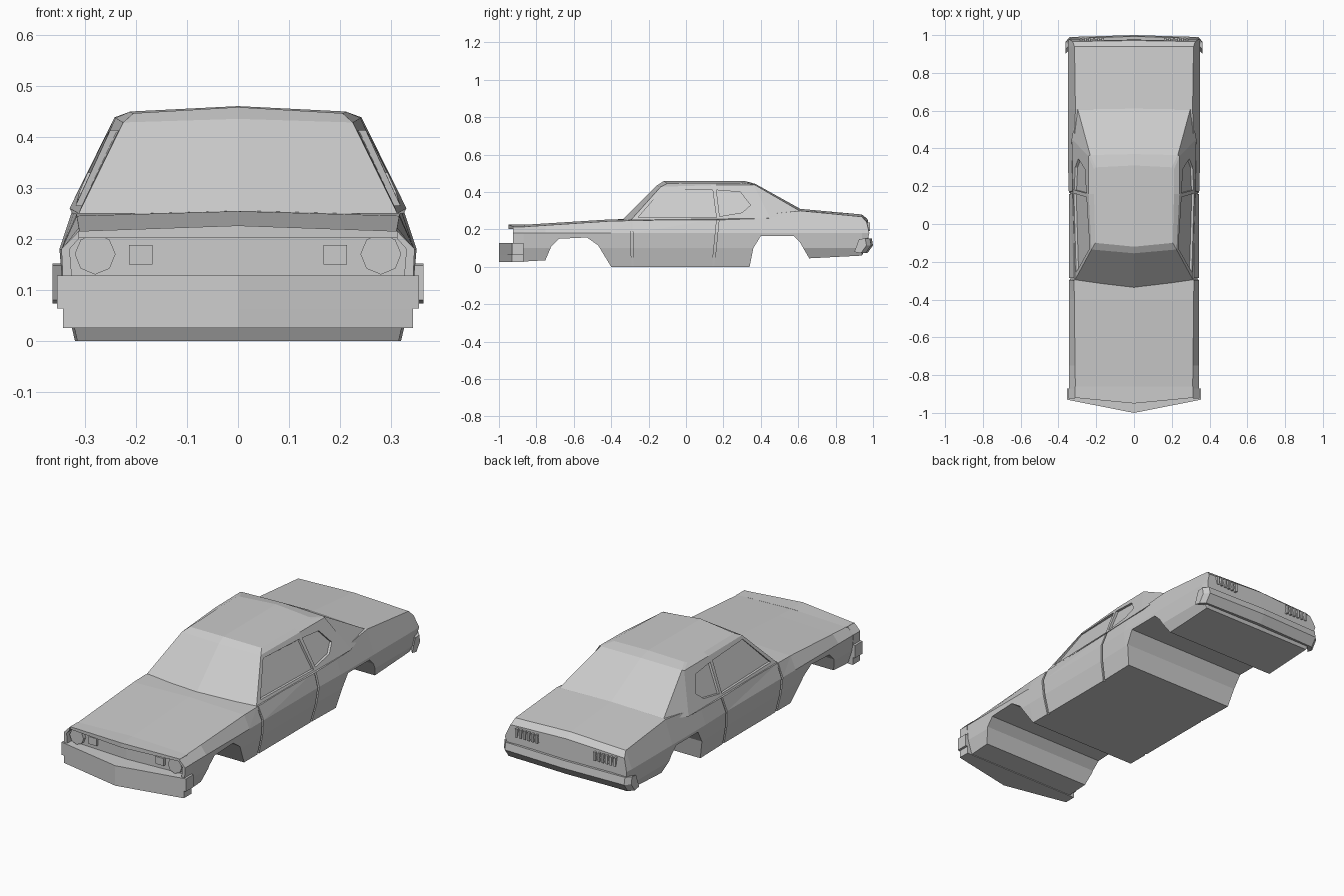
import bpy
import bmesh
from math import cos, sin, pi

cube = bpy.data.objects.get("Cube")
if cube:
    bpy.data.objects.remove(cube, do_unlink=True)

GREY = (0.6, 0.6, 0.6, 1.0)
paint = bpy.data.materials.new("body_grey")
paint.use_nodes = True
paint.diffuse_color = GREY
paint.node_tree.nodes["Principled BSDF"].inputs["Base Color"].default_value = GREY


def loft(name, loops, closed=True, mirror=False, cutter=False):
    """Skin a row of matching loops, cap both ends, optionally mirror in x."""
    bm = bmesh.new()
    rows = [[bm.verts.new(point) for point in loop] for loop in loops]
    count = len(rows[0])
    for a, b in zip(rows, rows[1:]):
        for i in range(count if closed else count - 1):
            j = (i + 1) % count
            bm.faces.new((a[i], a[j], b[j], b[i]))
    bm.faces.new(rows[0])
    bm.faces.new(rows[-1])
    if mirror:
        bmesh.ops.mirror(bm, geom=bm.verts[:] + bm.edges[:] + bm.faces[:],
                         axis='X', merge_dist=-1)
    bmesh.ops.remove_doubles(bm, verts=bm.verts[:], dist=0.0001)
    bmesh.ops.recalc_face_normals(bm, faces=bm.faces[:])
    mesh = bpy.data.meshes.new(name)
    bm.to_mesh(mesh)
    bm.free()
    mesh.materials.append(paint)
    obj = bpy.data.objects.new(name, mesh)
    bpy.context.collection.objects.link(obj)
    if cutter:
        obj.hide_render = True
        obj.display_type = 'WIRE'
    return obj


def cut(target, cutter):
    mod = target.modifiers.new(cutter.name, 'BOOLEAN')
    mod.operation = 'DIFFERENCE'
    mod.solver = 'EXACT'
    mod.object = cutter


def box(name, x, y, z):
    loops = [[(i, y[0], z[0]), (i, y[1], z[0]), (i, y[1], z[1]), (i, y[0], z[1])] for i in x]
    return loft(name, loops, mirror=True)


# Lower body: half sections from nose to tail
def section(y, width, edge_x, edge_z, crown, floor, bow=0, tilt=0):
    half = [(0, floor), (width * 0.913, floor), (width * 0.98, max(0.1, floor + 0.02)),
            (width, 0.18), (edge_x, edge_z), (0, crown)]
    return [(x, y + bow * (1 - x / 0.35) - tilt * abs(z - 0.18), z) for x, z in half]


lower_body = loft("lower_body", [
    section(-0.89, 0.345, 0.31, 0.213, 0.222, 0.027, bow=-0.02),
    section(-0.75, 0.345, 0.312, 0.222, 0.232, 0.035),
    section(-0.40, 0.345, 0.316, 0.245, 0.254, 0),
    section(0.16, 0.345, 0.32, 0.255, 0.26, 0),
    section(0.34, 0.35, 0.32, 0.27, 0.29, 0),
    section(0.61, 0.35, 0.31, 0.30, 0.31, 0.043),
    section(0.94, 0.35, 0.315, 0.268, 0.28, 0.06),
    section(0.98, 0.347, 0.325, 0.24, 0.255, 0.13, bow=0.01, tilt=0.25),
], closed=False, mirror=True)

# Wheel arches run across the full width
ARCHES = {
    "front_arch_cutter": [(-0.77, -0.05), (-0.752, 0.035), (-0.72, 0.11), (-0.68, 0.15),
                          (-0.53, 0.157), (-0.47, 0.115), (-0.40, 0), (-0.37, -0.05)],
    "rear_arch_cutter": [(0.335, -0.05), (0.34, 0), (0.36, 0.10), (0.40, 0.165),
                         (0.575, 0.165), (0.61, 0.13), (0.66, 0.043), (0.70, -0.05)],
}
for name, outline in ARCHES.items():
    loops = [[(x, y, z) for y, z in outline] for x in (-0.5, 0.5)]
    cut(lower_body, loft(name, loops, cutter=True))

# Door gaps follow the bend of the body side
SIDE = [(0.315, -0.01), (0.338, 0.10), (0.345, 0.18), (0.318, 0.262)]
for name, y, lean in (("front_door_gap", -0.285, -0.03), ("rear_door_gap", 0.145, 0.1)):
    strip = [(x - 0.009, z) for x, z in SIDE] + [(x + 0.03, z) for x, z in reversed(SIDE)]
    loops = [[(x, y + lean * z + d, z) for x, z in strip] for d in (-0.006, 0.006)]
    cut(lower_body, loft(name, loops, mirror=True, cutter=True))

# Cabin: belt line, gutter and roof half rings
cabin = loft("cabin", [
    [(0, -0.34, 0.25), (0.312, -0.295, 0.25), (0.325, 0.16, 0.25),
     (0.33, 0.45, 0.26), (0.30, 0.615, 0.295), (0, 0.62, 0.305)],
    [(0, -0.155, 0.435), (0.225, -0.135, 0.428), (0.24, 0.16, 0.437),
     (0.242, 0.36, 0.438), (0.232, 0.365, 0.44), (0, 0.37, 0.444)],
    [(0, -0.12, 0.458), (0.205, -0.10, 0.446), (0.212, 0.16, 0.449),
     (0.212, 0.29, 0.449), (0.20, 0.30, 0.45), (0, 0.31, 0.46)],
], closed=False, mirror=True)

# Side windows are shallow recesses in the sloping cabin side
WINDOWS = {
    "door_window_cutter": [(-0.255, 0.265), (-0.128, 0.412), (0.142, 0.412), (0.162, 0.265)],
    "quarter_window_cutter": [(0.18, 0.27), (0.163, 0.41), (0.29, 0.40),
                              (0.345, 0.33), (0.30, 0.29)],
}
for name, outline in WINDOWS.items():
    loops = [[(0.32 + 0.03 * y - 0.465 * (z - 0.25) + d, y, z) for y, z in outline]
             for d in (-0.012, 0.06)]
    cut(cabin, loft(name, loops, mirror=True, cutter=True))

# Nose: pointed hood lip and fender tips around the recessed grille
LIP = [(0, -0.95), (0.313, -0.92), (0.313, -0.86), (0, -0.86)]
loft("hood_lip", [[(x, y, 0.202) for x, y in LIP],
                  [(x, y, 0.226 - 0.035 * x) for x, y in LIP]], closed=False, mirror=True)
TIP = [(0.325, 0.12), (0.343, 0.12), (0.346, 0.18), (0.312, 0.215), (0.312, 0.2), (0.33, 0.18)]
loft("fender_tips", [[(x, y, z) for x, z in TIP] for y in (-0.925, -0.87)], mirror=True)

# Lamps
ring = [(0.28 + 0.04 * cos(i * pi / 4), 0.17 + 0.04 * sin(i * pi / 4)) for i in range(8)]
loft("headlights", [[(x, y, z) for x, z in ring] for y in (-0.915, -0.87)], mirror=True)
box("inner_lamps", (0.168, 0.214), (-0.912, -0.87), (0.15, 0.188))
for i in range(6):
    x = 0.16 + 0.023 * i
    box(f"tail_slat_{i + 1}", (x, x + 0.011), (0.95, 0.984), (0.192, 0.236))

# Front bumper and valance share a pointed plan
PLAN = [(0, -1.0), (0.355, -0.93), (0.355, -0.87), (0, -0.87)]
for name, scale, low, high in (("front_bumper", 1, 0.063, 0.128),
                               ("front_valance", 0.965, 0.025, 0.063)):
    loft(name, [[(x * scale, y, z) for x, y in PLAN] for z in (low, high)],
         closed=False, mirror=True)

# Rear bumper with swept corners
BAR = [(0.925, 0.08), (0.96, 0.073), (0.99, 0.115), (0.983, 0.152), (0.95, 0.148)]
loft("rear_bumper", [[(x, y + shift, z) for y, z in BAR] for x, shift in
                     ((-0.363, -0.025), (-0.34, 0), (0, 0.01), (0.34, 0), (0.363, -0.025))])
